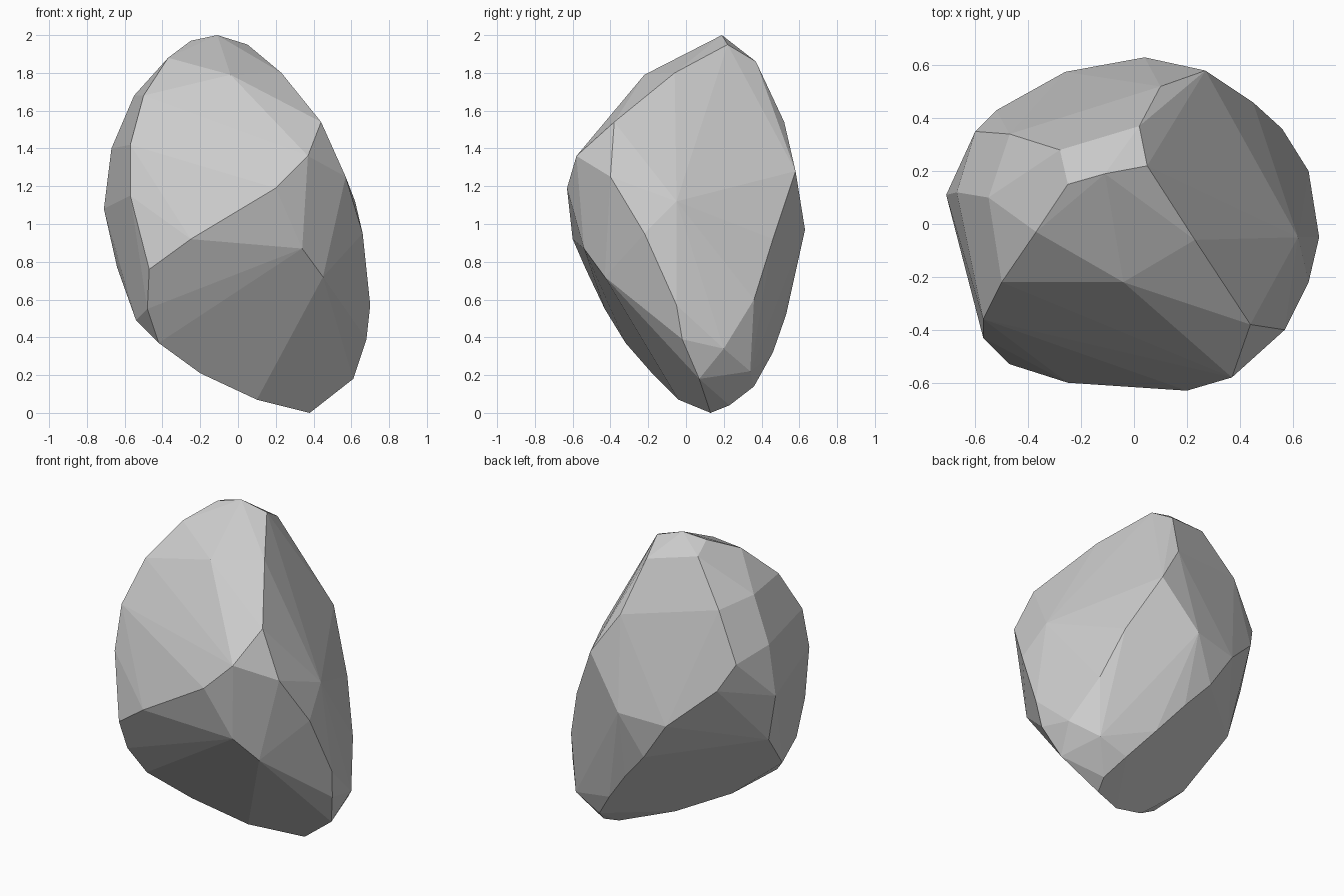
import bpy, bmesh
from math import radians

# Key corners of the rock, grouped by area; the convex hull makes the flat facets
crown = [(-0.25, 0.15, 1.97), (-0.11, 0.19, 2.0), (0.02, 0.37, 1.86),
         (-0.28, 0.28, 1.92), (0.05, 0.22, 1.95)]
front_upper = [(-0.37, -0.03, 1.88), (-0.5, -0.22, 1.68), (-0.04, -0.22, 1.79),
               (0.23, -0.06, 1.8), (0.44, -0.38, 1.54), (0.37, -0.58, 1.36),
               (-0.57, -0.36, 1.42)]
front_ridge = [(0.2, -0.63, 1.19), (-0.25, -0.6, 0.92), (-0.47, -0.53, 0.76),
               (-0.57, -0.43, 1.15), (0.34, -0.54, 0.87), (-0.48, -0.43, 0.55)]
right_side = [(0.57, -0.4, 1.25), (0.66, -0.22, 0.95), (0.62, -0.05, 1.12),
              (0.7, -0.05, 0.57), (0.66, 0.2, 0.34), (0.56, 0.36, 0.6),
              (0.45, 0.46, 0.92), (0.68, -0.02, 0.39)]
back = [(0.27, 0.58, 1.28), (0.1, 0.52, 1.54), (0.04, 0.63, 0.97),
        (-0.26, 0.575, 0.94), (-0.1, 0.57, 0.7), (0.06, 0.53, 0.52),
        (0.22, 0.46, 0.32)]
left_side = [(-0.6, 0.35, 1.34), (-0.52, 0.43, 1.18), (-0.47, 0.34, 1.65),
             (-0.55, 0.1, 1.68), (-0.67, 0.12, 1.4), (-0.71, 0.11, 1.08),
             (-0.64, 0.08, 0.77), (-0.54, -0.2, 0.49)]
underside = [(0.38, 0.13, 0.0), (0.42, 0.23, 0.04), (0.1, -0.04, 0.07),
             (-0.2, -0.18, 0.21), (-0.42, -0.32, 0.37), (0.54, 0.34, 0.22),
             (0.61, 0.07, 0.18), (0.45, -0.43, 0.72), (0.36, 0.36, 0.14)]

bm = bmesh.new()
for area in (crown, front_upper, front_ridge, right_side, back, left_side, underside):
    for p in area:
        bm.verts.new(p)
bmesh.ops.convex_hull(bm, input=bm.verts)
loose = [v for v in bm.verts if not v.link_faces]
bmesh.ops.delete(bm, geom=loose, context='VERTS')

# Merge nearly coplanar triangles into larger facets
bmesh.ops.dissolve_limit(bm, angle_limit=radians(3), verts=bm.verts, edges=bm.edges)
bmesh.ops.recalc_face_normals(bm, faces=bm.faces)

mesh = bpy.data.meshes.new("rock")
bm.to_mesh(mesh)
bm.free()
rock = bpy.data.objects.new("rock", mesh)
bpy.context.collection.objects.link(rock)
